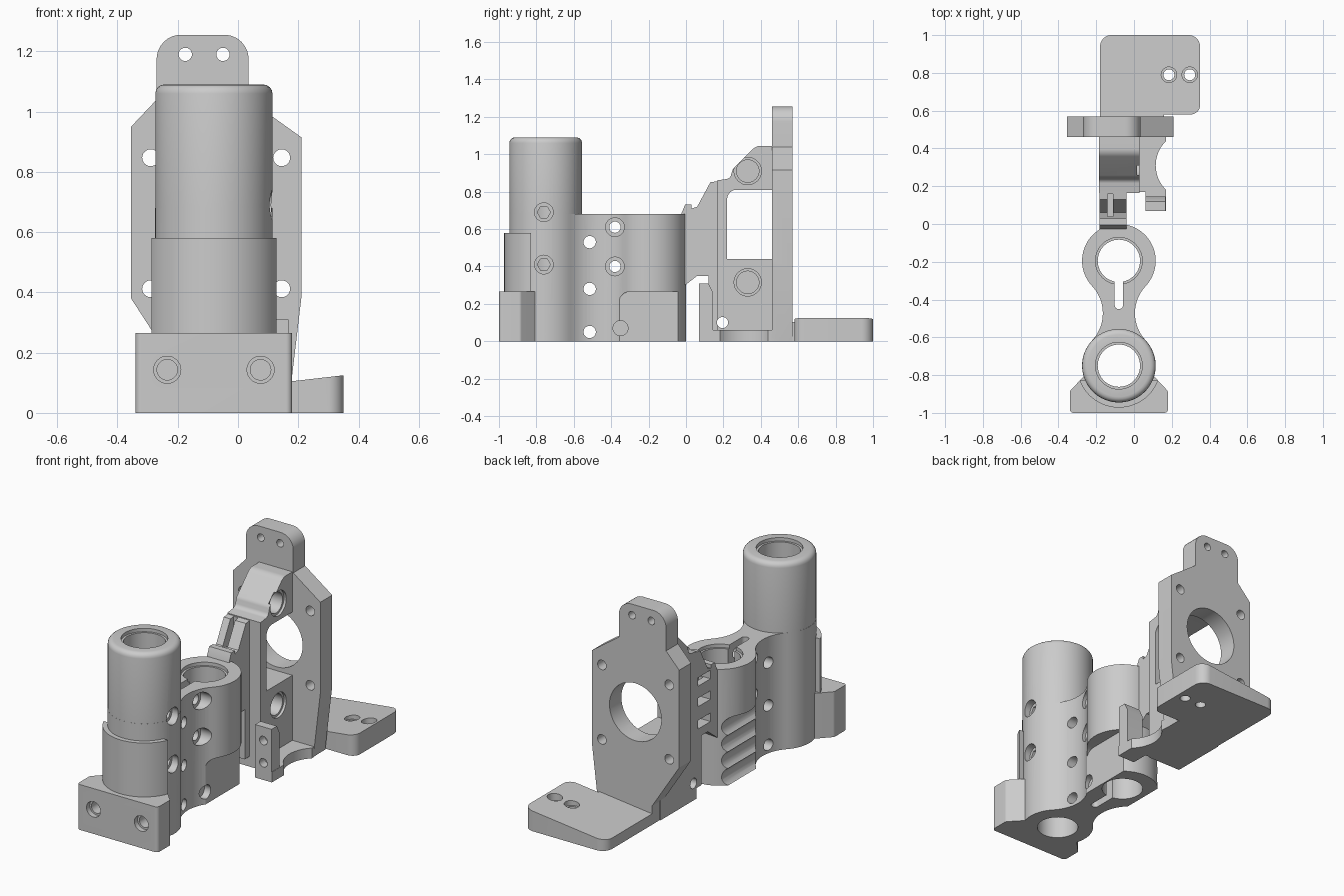
import bpy, bmesh
from math import sin, cos, radians, tan, acos
from mathutils import Vector

cube = bpy.data.objects.get("Cube")
if cube:
    bpy.data.objects.remove(cube, do_unlink=True)

grey = bpy.data.materials.new("light grey")
grey.use_nodes = True
grey.diffuse_color = (0.6, 0.6, 0.6, 1)
grey.node_tree.nodes["Principled BSDF"].inputs["Base Color"].default_value = grey.diffuse_color


def arc(cx, cy, r, a, b, n):
    """Points on an arc, angles in degrees."""
    return [(cx + r * cos(radians(a + (b - a) * i / n)),
             cy + r * sin(radians(a + (b - a) * i / n))) for i in range(n + 1)]


def rounded(corners):
    """Polygon from (u, v) or (u, v, radius) corners."""
    out = []
    for i, c in enumerate(corners):
        p = Vector(c[:2])
        if len(c) == 2:
            out.append(tuple(p))
            continue
        d1 = (Vector(corners[i - 1][:2]) - p).normalized()
        d2 = (Vector(corners[(i + 1) % len(corners)][:2]) - p).normalized()
        half = acos(max(-1, min(1, d1.dot(d2)))) / 2
        reach = c[2] / tan(half)
        mid = p + (d1 + d2).normalized() * (c[2] / sin(half))
        start, end = p + d1 * reach - mid, p + d2 * reach - mid
        for k in range(9):
            way = start.lerp(end, k / 8).normalized()
            out.append(tuple(mid + way * c[2]))
    return out


def box2(u0, u1, v0, v1):
    return [(u0, v0), (u1, v0), (u1, v1), (u0, v1)]


def prism(name, pts, axis, a, b):
    """Extrude an outline along an axis from a to b."""
    place = {"x": lambda u, v, w: (w, u, v),
             "y": lambda u, v, w: (u, w, v),
             "z": lambda u, v, w: (u, v, w)}[axis]
    bm = bmesh.new()
    low = [bm.verts.new(place(u, v, a)) for u, v in pts]
    high = [bm.verts.new(place(u, v, b)) for u, v in pts]
    bm.faces.new(low)
    bm.faces.new(high)
    for i in range(len(pts)):
        j = (i + 1) % len(pts)
        bm.faces.new((low[i], low[j], high[j], high[i]))
    bmesh.ops.recalc_face_normals(bm, faces=bm.faces)
    mesh = bpy.data.meshes.new(name)
    bm.to_mesh(mesh)
    bm.free()
    mesh.materials.append(grey)
    obj = bpy.data.objects.new(name, mesh)
    bpy.context.collection.objects.link(obj)
    return obj


def apply(obj):
    bpy.context.view_layer.update()
    graph = bpy.context.evaluated_depsgraph_get()
    mesh = bpy.data.meshes.new_from_object(obj.evaluated_get(graph))
    obj.modifiers.clear()
    obj.data = mesh


def combine(obj, other, mode="DIFFERENCE"):
    mod = obj.modifiers.new("shape", "BOOLEAN")
    mod.operation, mod.solver, mod.object = mode, "EXACT", other
    apply(obj)
    bpy.data.objects.remove(other, do_unlink=True)


def hole(obj, axis, u, v, r, a, b, n=32):
    combine(obj, prism("cutter", arc(u, v, r, 0, 360, n)[:-1], axis, a, b))


def pocket(obj, pts, axis, a, b):
    combine(obj, prism("cutter", pts, axis, a, b))


# Front holder: two round bosses joined by a waisted neck
CX, TUBE_Y, BOSS_Y, R = -0.08, -0.75, -0.195, 0.195
MID_Y, T = (TUBE_Y + BOSS_Y) / 2, 43.25
waist = arc(CX, BOSS_Y, R, -T, 180 + T, 48)
waist += arc(CX - 0.295, MID_Y, 0.21, T, -T, 16)[1:-1]
waist += arc(CX, TUBE_Y, R, 180 - T, 360 + T, 48)
waist += arc(CX + 0.295, MID_Y, 0.21, 180 + T, 180 - T, 16)[1:-1]
holder = prism("rod_holder", waist, "z", 0, 0.68)

# Tall tube with a softened rim
tube = prism("tube", arc(CX, TUBE_Y, R - 0.0005, 0, 360, 64)[:-1], "z", 0.3, 1.09)
bm = bmesh.new()
bm.from_mesh(tube.data)
rim = [e for e in bm.edges if all(v.co.z > 1 for v in e.verts)]
bmesh.ops.bevel(bm, geom=rim, offset=0.03, segments=4, profile=0.5, affect="EDGES")
bm.to_mesh(tube.data)
bm.free()
combine(holder, tube, "UNION")

# Front sleeve and mounting block
combine(holder, prism("sleeve", arc(CX, TUBE_Y, 0.222, 201, 339, 32), "z", 0, 0.58), "UNION")
block = rounded([(-0.34, -1, 0.02), (0.18, -1, 0.02), (0.18, -0.885, 0.02), (0.1, -0.8),
                 (-0.26, -0.8), (-0.34, -0.885, 0.02)])
combine(holder, prism("block", block, "z", 0, 0.265), "UNION")
for x in (CX - 0.155, CX + 0.155):
    hole(holder, "y", x, 0.143, 0.045, -1.1, -0.97)
    hole(holder, "y", x, 0.143, 0.034, -1.1, -0.91)

# Bores, lips and clamp slot
for y, top in ((TUBE_Y, 1.09), (BOSS_Y, 0.68)):
    hole(holder, "z", CX, y, 0.112, -0.1, 1.2, 48)
    hole(holder, "z", CX, y, 0.124, top - 0.02, 1.2, 48)
pocket(holder, rounded([(CX - 0.022, -0.45, 0.02), (CX + 0.022, -0.45, 0.02),
                        (CX + 0.022, -0.25), (CX - 0.022, -0.25)]), "z", -0.1, 0.9)

# Cross holes
for z in (0.05, 0.28, 0.53):
    hole(holder, "x", -0.515, z, 0.033, -0.5, 0.5)
for z in (0.4, 0.61):
    hole(holder, "x", -0.38, z, 0.03, -0.5, 0.5)
    hole(holder, "x", -0.38, z, 0.05, -0.01, 0.5)
for z in (0.41, 0.69):
    hole(holder, "x", -0.76, z, 0.05, 0.07, 0.5)
    hole(holder, "x", -0.76, z, 0.035, 0.0, 0.5, 6)

# Flat recess on one flank, finger scallops on the other
pocket(holder, rounded([(-0.36, -0.1), (0.05, -0.1), (0.05, 0.265, 0.06), (-0.36, 0.265, 0.06)]),
       "x", 0.04, 0.4)
hole(holder, "x", -0.35, 0.07, 0.04, 0.0, 0.4)
pocket(holder, box2(-0.37, 0.05, -0.1, 0.39), "x", -0.5, -0.23)
for i in range(4):
    hole(holder, "y", -0.26, 0.05 + 0.097 * i, 0.06, -0.37, 0.05, 24)

# Back bracket: upright motor plate
plate = rounded([(-0.18, 0), (0.165, 0), (0.21, 0.38), (0.21, 0.915), (0.035, 1.04),
                 (0.035, 1.255, 0.08), (-0.27, 1.255, 0.08), (-0.27, 1.04),
                 (-0.355, 0.95), (-0.355, 0.38), (-0.18, 0.11)])
bracket = prism("motor_bracket", plate, "y", 0.46, 0.57)

# Arm body with its curved top
body = rounded([(0.165, 0), (0.5, 0), (0.5, 1.045), (0.375, 1.045, 0.06), (0.25, 0.92, 0.04),
                (0.235, 0.87, 0.03), (0.165, 0.86)])
combine(bracket, prism("arm", body, "x", -0.185, 0.03), "UNION")
web = [(-0.03, 0.28), (0.06, 0.35), (0.12, 0.35), (0.12, 0.06), (0.2, 0.06), (0.2, 0.86),
       (0.13, 0.85), (0.06, 0.72), (0.03, 0.71), (0.03, 0.73), (-0.005, 0.73), (-0.03, 0.67)]
combine(bracket, prism("web", web, "x", -0.183, -0.04), "UNION")

# Base floor with a scooped edge, and the small screw tab
floor = [(-0.18, 0.17), (0.06, 0.17), (0.06, 0.07), (0.17, 0.07), (0.17, 0.165)]
floor += arc(0.295, 0.31, 0.18, 226, 134, 16) + [(0.165, 0.5), (-0.18, 0.5)]
combine(bracket, prism("floor", floor, "z", 0, 0.06), "UNION")
tab = [(0.07, 0.01), (0.145, 0.01), (0.145, 0.26), (0.12, 0.31), (0.07, 0.31)]
combine(bracket, prism("tab", tab, "x", 0.062, 0.168), "UNION")

# Sloping foot
foot = prism("foot", rounded([(-0.18, 0.56), (0.16, 0.56), (0.16, 0.58), (0.35, 0.58, 0.05),
                              (0.35, 1, 0.06), (-0.18, 1, 0.06)]), "z", 0, 0.3)
wedge = [(-0.3, -0.1), (0.5, -0.1), (0.5, 0.142), (-0.3, 0.05)]
combine(foot, prism("wedge", wedge, "y", 0.3, 1.2), "INTERSECT")
combine(bracket, foot, "UNION")
for x in (0.185, 0.295):
    hole(bracket, "z", x, 0.79, 0.029, -0.1, 0.3)
    hole(bracket, "z", x, 0.79, 0.041, 0.08, 0.3)

# Plate holes: motor opening, four screws, two in the top tab
hole(bracket, "y", -0.072, 0.63, 0.168, 0.4, 0.7, 48)
for x in (-0.29, 0.145):
    for z in (0.412, 0.847):
        hole(bracket, "y", x, z, 0.028, 0.4, 0.7)
for x in (-0.175, -0.05):
    hole(bracket, "y", x, 1.19, 0.022, 0.4, 0.7)

# Arm window and bolt sockets
pocket(bracket, rounded([(0.22, 0.44), (0.46, 0.44), (0.46, 0.81), (0.22, 0.81, 0.05)]),
       "x", -0.4, 0.4)
for z in (0.315, 0.91):
    hole(bracket, "x", 0.33, z, 0.073, 0.015, 0.2)
    hole(bracket, "x", 0.33, z, 0.06, -0.1, 0.2)
hole(bracket, "x", 0.195, 0.1, 0.03, -0.4, 0.4)
for z in (0.1, 0.23):
    hole(bracket, "y", 0.115, z, 0.025, 0, 0.12)

# Latch slots in the web
for z in (0.4, 0.53, 0.65):
    pocket(bracket, box2(0.035, 0.15, z, z + 0.05), "x", -0.4, -0.1)
pocket(bracket, box2(-0.14, -0.11, 0.04, 0.16), "z", 0.62, 1)

for obj in (holder, bracket):
    bpy.ops.object.select_all(action="DESELECT")
    obj.select_set(True)
    bpy.context.view_layer.objects.active = obj
    bpy.ops.object.shade_smooth_by_angle(angle=radians(30))
